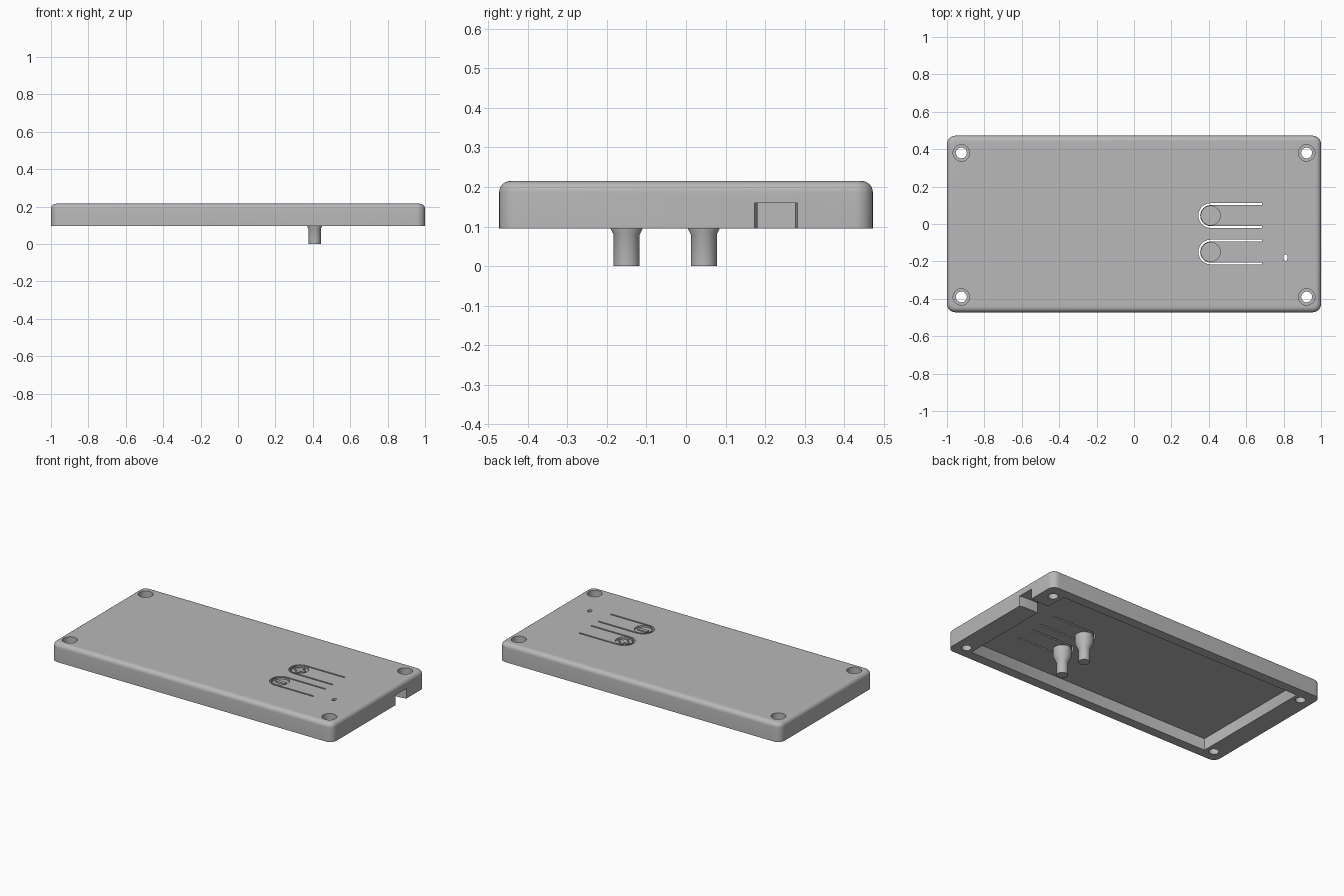
import bpy, bmesh, math
from mathutils import Matrix

cube = bpy.data.objects.get("Cube")
if cube:
    bpy.data.objects.remove(cube, do_unlink=True)

plastic = bpy.data.materials.new("grey plastic")
plastic.use_nodes = True
GREY = (0.48, 0.48, 0.48, 1)
plastic.diffuse_color = GREY
plastic.node_tree.nodes["Principled BSDF"].inputs["Base Color"].default_value = GREY

BOTTOM, TOP, CEILING = 0.095, 0.215, 0.17
BUTTON_X = 0.41
BUTTONS = {"plus": 0.045, "minus": -0.15}


def make_object(name, bm):
    bmesh.ops.recalc_face_normals(bm, faces=bm.faces)
    mesh = bpy.data.meshes.new(name)
    bm.to_mesh(mesh)
    bm.free()
    mesh.materials.append(plastic)
    obj = bpy.data.objects.new(name, mesh)
    bpy.context.collection.objects.link(obj)
    return obj


def arc(cx, cy, rx, ry, start, end, steps):
    angles = [math.radians(start + (end - start) * i / steps) for i in range(steps + 1)]
    return [(cx + rx * math.cos(a), cy + ry * math.sin(a)) for a in angles]


def ellipse(cx, cy, rx, ry, steps=40):
    return arc(cx, cy, rx, ry, 0, 360, steps)[:-1]


def rounded_rect(hx, hy, r, steps=8):
    points = []
    for i, (sx, sy) in enumerate([(1, 1), (-1, 1), (-1, -1), (1, -1)]):
        points += arc(sx * (hx - r), sy * (hy - r), r, r, i * 90, i * 90 + 90, steps)
    return points


def prism(name, outline, z0, z1, top_round=0):
    bm = bmesh.new()
    base = bm.faces.new([bm.verts.new((x, y, z0)) for x, y in outline])
    moved = bmesh.ops.extrude_face_region(bm, geom=[base], use_keep_orig=True)["geom"]
    for v in moved:
        if isinstance(v, bmesh.types.BMVert):
            v.co.z = z1
    if top_round:
        rim = [e for e in bm.edges if all(v.co.z == e.verts[0].co.z for v in e.verts)
               and e.verts[0].co.z > (z0 + z1) / 2]
        bmesh.ops.bevel(bm, geom=rim, offset=top_round, segments=6, profile=0.5,
                        affect='EDGES', clamp_overlap=True)
    return make_object(name, bm)


def lathe(name, x, y, profile):
    bm = bmesh.new()
    verts = [bm.verts.new((r, 0, z)) for r, z in profile]
    edges = [bm.edges.new(pair) for pair in zip(verts, verts[1:])]
    bmesh.ops.spin(bm, geom=verts + edges, cent=(0, 0, 0), axis=(0, 0, 1),
                   angle=math.tau, steps=40)
    bmesh.ops.remove_doubles(bm, verts=bm.verts, dist=0.0001)
    bm.transform(Matrix.Translation((x, y, 0)))
    return make_object(name, bm)


def smooth(obj):
    bpy.ops.object.select_all(action='DESELECT')
    bpy.context.view_layer.objects.active = obj
    obj.select_set(True)
    bpy.ops.object.shade_smooth_by_angle(angle=math.radians(30))


# Cover shell with rounded corners and top edge
cover = prism("cover", rounded_rect(1, 0.472, 0.045), BOTTOM, TOP, 0.028)

# Hollow underside
cutters = [prism("cavity_cutter", rounded_rect(0.87, 0.41, 0.006, 2), 0, CEILING)]

# Counterbored screw holes at the corners
for x in (-0.923, 0.923):
    for y in (-0.39, 0.38):
        cutters.append(prism("hole_cutter", ellipse(x, y, 0.029, 0.029), 0, 0.3))
        cutters.append(prism("counterbore_cutter", ellipse(x, y, 0.044, 0.044), 0.165, 0.3))

# Flared cable notch in the left end
notch = [(0.84, 0.18), (0.96, 0.18), (1.02, 0.17),
         (1.02, 0.285), (0.96, 0.275), (0.84, 0.275)]
cutters.append(prism("notch_cutter", notch, 0, 0.16))

# Small indicator hole
cutters.append(prism("indicator_cutter", ellipse(0.81, -0.18, 0.012, 0.017), 0, 0.3))

# U-shaped slots that free the spring buttons, and shallow dished button tops
for y in BUTTONS.values():
    outer, inner, end = 0.066, 0.056, 0.685
    slot = [(end, y + outer)] + arc(BUTTON_X, y, outer, outer, 90, 270, 24) + [(end, y - outer)]
    slot += [(end, y - inner)] + arc(BUTTON_X, y, inner, inner, 270, 90, 24) + [(end, y + inner)]
    cutters.append(prism("slot_cutter", slot, 0, 0.3))
    cutters.append(prism("dish_cutter", ellipse(BUTTON_X, y, 0.051, 0.051), 0.204, 0.3))

bpy.context.view_layer.objects.active = cover
for cutter in cutters:
    cutter.hide_render = True
    mod = cover.modifiers.new("cut", 'BOOLEAN')
    mod.operation = 'DIFFERENCE'
    mod.solver = 'EXACT'
    mod.object = cutter
    bpy.ops.object.modifier_apply(modifier=mod.name)
    bpy.data.objects.remove(cutter, do_unlink=True)
smooth(cover)

# Push posts below the buttons
for name, y in BUTTONS.items():
    profile = [(0, 0), (0.033, 0), (0.033, 0.08), (0.053, 0.12), (0.053, 0.175), (0, 0.175)]
    smooth(lathe(name + "_button_post", BUTTON_X, y, profile))

# Raised button symbols
a, b = 0.033, 0.011
corner = [(a, b), (b, b), (b, a)]
cross = []
for turn in range(4):
    for x, y in corner:
        for _ in range(turn):
            x, y = -y, x
        cross.append((x, y))
bar = [(-a, -b), (a, -b), (a, b), (-a, b)]
for name, outline in (("plus", cross), ("minus", bar)):
    prism(name + "_symbol", [(BUTTON_X + x, BUTTONS[name] + y) for x, y in outline], 0.2, 0.212)
